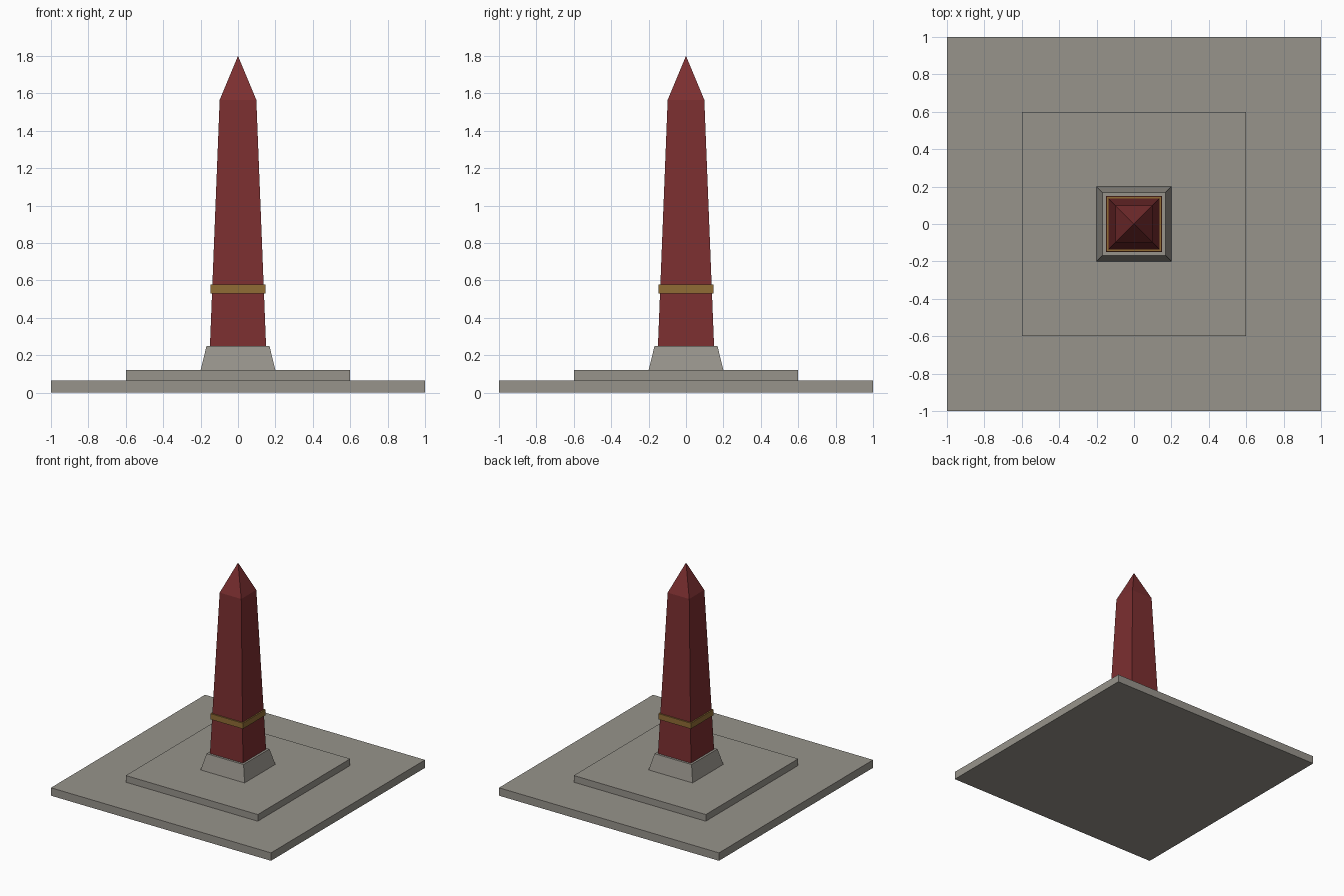
import bpy, bmesh

if "Cube" in bpy.data.objects:
    bpy.data.objects.remove(bpy.data.objects["Cube"])


def material(name, color):
    m = bpy.data.materials.new(name)
    m.diffuse_color = (*color, 1.0)
    m.use_nodes = True
    m.node_tree.nodes["Principled BSDF"].inputs["Base Color"].default_value = m.diffuse_color
    return m


stone = material("grey stone", (0.31, 0.295, 0.26))
granite = material("red granite", (0.20, 0.028, 0.03))
bronze = material("bronze", (0.28, 0.15, 0.035))


def square_stack(name, levels, mat):
    """Closed solid from square sections (half width, height); half width 0 is a point."""
    bm = bmesh.new()
    rings = []
    for h, z in levels:
        corners = [(-h, -h), (h, -h), (h, h), (-h, h)] if h else [(0, 0)]
        rings.append([bm.verts.new((x, y, z)) for x, y in corners])
    for low, high in zip(rings, rings[1:]):
        for i in range(4):
            j = (i + 1) % 4
            if len(high) == 1:
                bm.faces.new((low[i], low[j], high[0]))
            else:
                bm.faces.new((low[i], low[j], high[j], high[i]))
    bm.faces.new(rings[0][::-1])
    if len(rings[-1]) == 4:
        bm.faces.new(rings[-1])
    mesh = bpy.data.meshes.new(name)
    bm.to_mesh(mesh)
    bm.free()
    mesh.materials.append(mat)
    obj = bpy.data.objects.new(name, mesh)
    bpy.context.collection.objects.link(obj)
    return obj


# Stepped paving
square_stack("lower_step", [(1.0, 0.0), (1.0, 0.065)], stone)
square_stack("upper_step", [(0.6, 0.065), (0.6, 0.12)], stone)
# Tapered plinth under the shaft
square_stack("plinth", [(0.2, 0.12), (0.168, 0.25)], stone)
# Obelisk shaft with its pointed cap
square_stack("obelisk", [(0.15, 0.25), (0.098, 1.565), (0, 1.8)], granite)
# Metal band around the shaft
square_stack("band", [(0.148, 0.53), (0.148, 0.577)], bronze)
